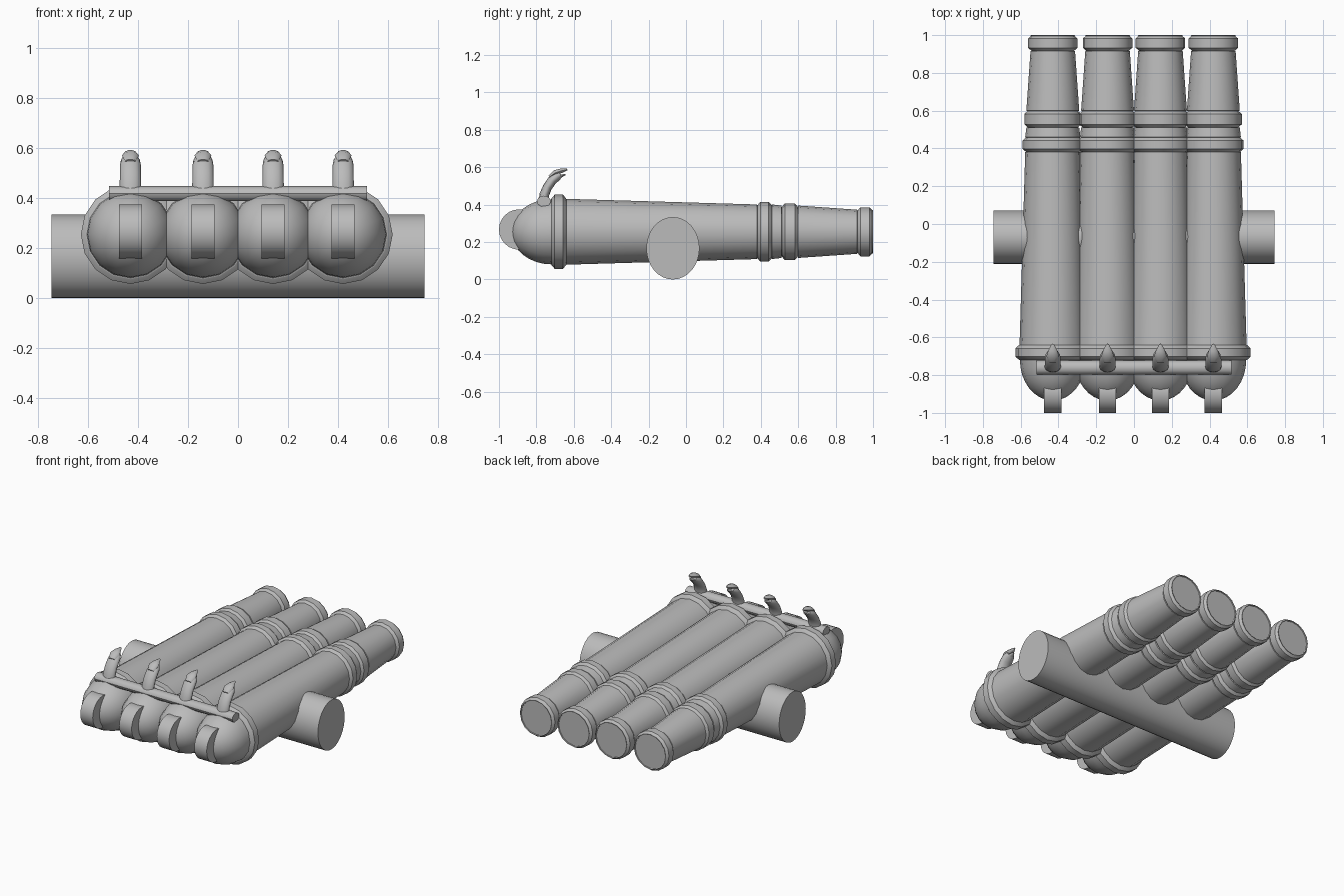
import bpy, bmesh, math
from mathutils import Vector

cube = bpy.data.objects.get("Cube")
if cube:
    bpy.data.objects.remove(cube)

metal = bpy.data.materials.new("grey_metal")
metal.use_nodes = True
GREY = (0.5, 0.5, 0.5, 1)
metal.diffuse_color = GREY
metal.node_tree.nodes["Principled BSDF"].inputs["Base Color"].default_value = GREY

BARREL_X = (-0.43, -0.14, 0.14, 0.42)
AXIS_Z = 0.255


def finish(name, bm, smooth=35):
    bmesh.ops.recalc_face_normals(bm, faces=bm.faces)
    mesh = bpy.data.meshes.new(name)
    bm.to_mesh(mesh)
    bm.free()
    mesh.materials.append(metal)
    obj = bpy.data.objects.new(name, mesh)
    bpy.context.collection.objects.link(obj)
    bpy.ops.object.select_all(action='DESELECT')
    obj.select_set(True)
    bpy.context.view_layer.objects.active = obj
    bpy.ops.object.shade_smooth_by_angle(angle=math.radians(smooth))
    return obj


def loft(bm, x, sections, n=16, tangents=None):
    """Skin ellipses (y, z, radius across, radius in plane) along a path in the yz plane."""
    rings = []
    for i, (y, z, rx, rt) in enumerate(sections):
        a = sections[max(i - 1, 0)]
        b = sections[min(i + 1, len(sections) - 1)]
        t = tangents or Vector((0, b[0] - a[0], b[1] - a[1])).normalized()
        up = Vector((0, -t.z, t.y))
        ring = []
        for k in range(n):
            ang = math.tau * k / n
            p = Vector((x, y, z)) + up * rt * math.sin(ang)
            p.x += rx * math.cos(ang)
            ring.append(bm.verts.new(p))
        rings.append(ring)
    for r, s in zip(rings, rings[1:]):
        for k in range(n):
            m = (k + 1) % n
            bm.faces.new((r[k], r[m], s[m], s[k]))
    bm.faces.new(rings[0])
    bm.faces.new(rings[-1])


def cylinder(name, x0, x1, y, z, ry, rz, n):
    bm = bmesh.new()
    ends = []
    for x in (x0, x1):
        ends.append([bm.verts.new((x, y + ry * math.cos(math.tau * k / n),
                                   z + rz * math.sin(math.tau * k / n))) for k in range(n)])
    for k in range(n):
        m = (k + 1) % n
        bm.faces.new((ends[0][k], ends[0][m], ends[1][m], ends[1][k]))
    for e in ends:
        bm.faces.new(e)
    return finish(name, bm)


def band(y0, y1, r, inner):
    """Rounded moulding profile."""
    e = 0.018
    return [(y0, inner), (y0 + 0.002, r - e), (y0 + e, r), (y1 - e, r),
            (y1 - 0.002, r - e), (y1, inner)]


# Barrel profile: rounded breech, taper, four mouldings, shallow muzzle face
profile = [(-0.72 - 0.215 * math.cos(a), 0.174 * math.sin(a))
           for a in (math.radians(2 + 11 * i) for i in range(9))]
profile += band(-0.72, -0.64, 0.198, 0.176)
profile += band(0.38, 0.46, 0.16, 0.146)
profile += band(0.51, 0.60, 0.151, 0.14)
profile += band(0.915, 1.0, 0.131, 0.118)
profile += [(0.992, 0.114)]

along = Vector((0, 1, 0))
for i, x in enumerate(BARREL_X, 1):
    bm = bmesh.new()
    loft(bm, x, [(y, AXIS_Z, r, r) for y, r in profile], 16, along)
    finish(f"barrel_{i}", bm)

    # Disc-shaped lug on the breech
    cylinder(f"breech_lug_{i}", x - 0.046, x + 0.046, -0.892, 0.267, 0.108, 0.108, 24)

    # Curved serpent handle with an open-jawed head
    bm = bmesh.new()
    loft(bm, x, [(-0.762, 0.40, 0.043, 0.028), (-0.757, 0.455, 0.043, 0.026),
                 (-0.74, 0.495, 0.042, 0.025), (-0.715, 0.53, 0.042, 0.025),
                 (-0.69, 0.552, 0.038, 0.025), (-0.672, 0.562, 0.026, 0.018)], 12)
    loft(bm, x, [(-0.73, 0.548, 0.022, 0.008), (-0.70, 0.57, 0.034, 0.016),
                 (-0.67, 0.58, 0.024, 0.013), (-0.635, 0.588, 0.006, 0.005)], 10)
    loft(bm, x, [(-0.705, 0.54, 0.032, 0.014), (-0.675, 0.549, 0.024, 0.01),
                 (-0.645, 0.562, 0.007, 0.004)], 10)
    finish(f"serpent_handle_{i}", bm, 50)

# Rod joining the handles and the trunnion under the barrels
cylinder("handle_rod", -0.515, 0.515, -0.76, 0.418, 0.037, 0.03, 12)
cylinder("trunnion", -0.745, 0.745, -0.07, 0.167, 0.142, 0.167, 32)
